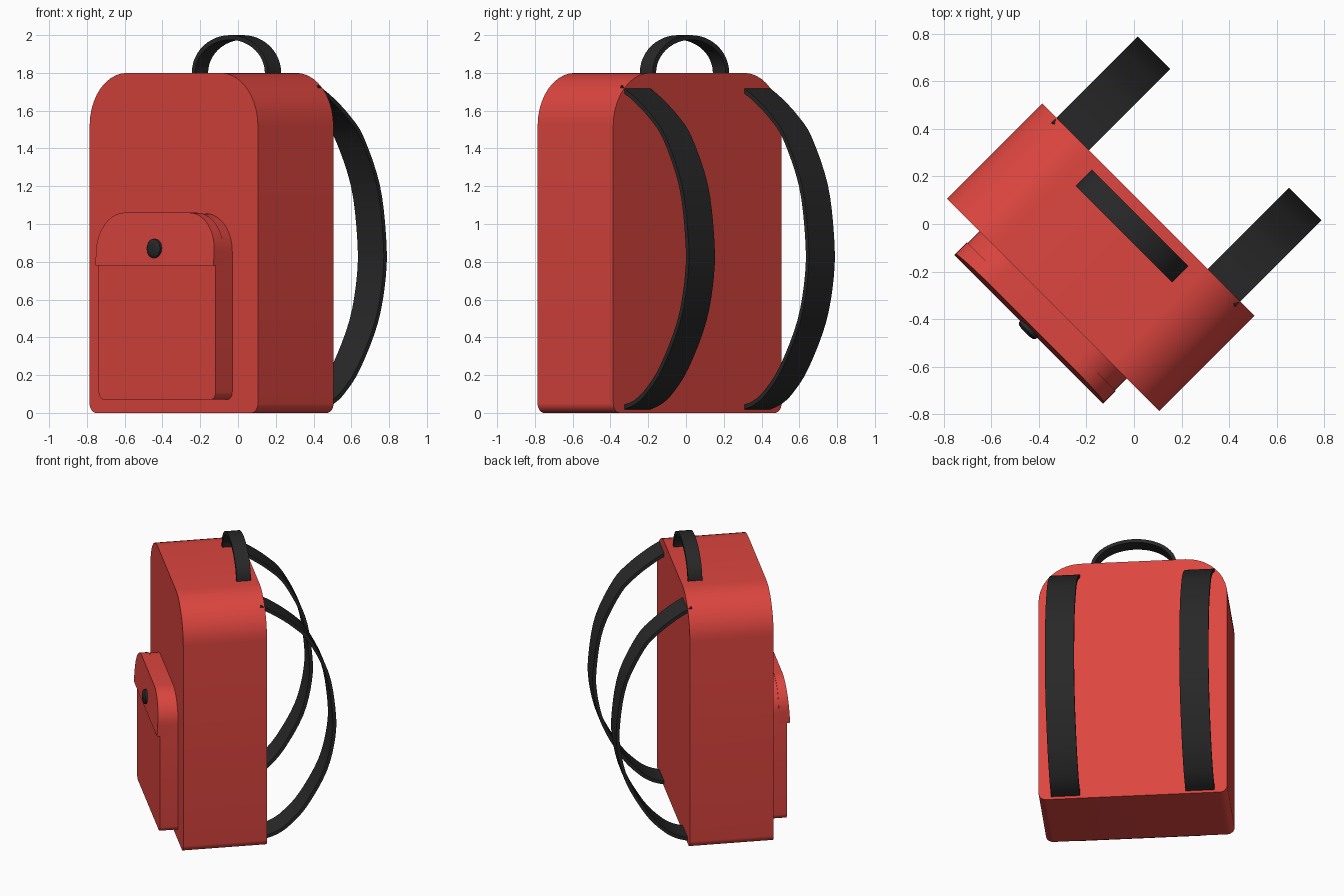
import bpy, bmesh, math
from mathutils import Vector

if "Cube" in bpy.data.objects:
    bpy.data.objects.remove(bpy.data.objects["Cube"])

TURN = -math.pi / 4          # the whole backpack is turned 45 degrees about z


def material(name, rgb):
    m = bpy.data.materials.new(name)
    m.diffuse_color = (*rgb, 1)
    m.use_nodes = True
    m.node_tree.nodes["Principled BSDF"].inputs["Base Color"].default_value = m.diffuse_color
    return m


RED = material("red_fabric", (0.72, 0.06, 0.05))
BLACK = material("black_webbing", (0.021, 0.021, 0.021))


def finish(bm, name, mat, angle=35):
    bmesh.ops.recalc_face_normals(bm, faces=bm.faces)
    me = bpy.data.meshes.new(name)
    bm.to_mesh(me)
    bm.free()
    me.materials.append(mat)
    for p in me.polygons:
        p.use_smooth = True
    me.set_sharp_from_angle(angle=math.radians(angle))
    ob = bpy.data.objects.new(name, me)
    ob.rotation_euler.z = TURN
    bpy.context.collection.objects.link(ob)
    return ob


def arch_outline(w, z0, z1, r_bot, r_top, seg=10):
    """Rounded rectangle of half width w, counter-clockwise in (x, z)."""
    pts = []
    for sx, z, r, start in ((1, z0, r_bot, -90), (1, z1, r_top, 0),
                            (-1, z1, r_top, 90), (-1, z0, r_bot, 180)):
        cx, cz = sx * (w - r), z + r if z == z0 else z - r
        n = seg if r > 0 else 0
        for i in range(n + 1):
            a = math.radians(start + 90 * i / max(n, 1))
            pts.append((cx + r * math.cos(a), cz + r * math.sin(a)))
    return pts


def prism(name, pts, front, back, mat):
    """Extrude an (x, z) outline; front is a function of z giving y."""
    bm = bmesh.new()
    f = [bm.verts.new((x, front(z), z)) for x, z in pts]
    b = [bm.verts.new((x, back, z)) for x, z in pts]
    bm.faces.new(f)
    bm.faces.new(b[::-1])
    for i in range(len(pts)):
        j = (i + 1) % len(pts)
        bm.faces.new((f[i], b[i], b[j], f[j]))
    return finish(bm, name, mat)


def band(name, path, thick, lo, hi, place, mat):
    """Flat band: outer 2D path, inward thickness, width from lo to hi."""
    bm = bmesh.new()
    rings = []
    for i, p in enumerate(path):
        t = (path[min(i + 1, len(path) - 1)] - path[max(i - 1, 0)]).normalized()
        q = p + Vector((t.y, -t.x)) * thick
        rings.append([bm.verts.new(place(*c, s)) for c, s in
                      ((p, lo), (p, hi), (q, hi), (q, lo))])
    for a, b in zip(rings, rings[1:]):
        for k in range(4):
            m = (k + 1) % 4
            bm.faces.new((a[k], a[m], b[m], b[k]))
    bm.faces.new(rings[0])
    bm.faces.new(rings[-1][::-1])
    return finish(bm, name, mat)


def spline(ctrl, seg=4):
    """Catmull-Rom curve through the control points."""
    c = [Vector(p) for p in ctrl]
    c = [2 * c[0] - c[1]] + c + [2 * c[-1] - c[-2]]
    out = []
    for p0, p1, p2, p3 in zip(c, c[1:], c[2:], c[3:]):
        for i in range(seg):
            t = i / seg
            out.append(0.5 * (2 * p1 + (p2 - p0) * t
                              + (2 * p0 - 5 * p1 + 4 * p2 - p3) * t ** 2
                              + (3 * p1 - p0 - 3 * p2 + p3) * t ** 3))
    return out + [c[-2]]


# Main bag and front pocket
prism("bag_body", arch_outline(0.63, 0, 1.80, 0.05, 0.28),
      lambda z: -0.481, 0.085, RED)
prism("front_pocket", arch_outline(0.438, 0.07, 1.056, 0.04, 0.2),
      lambda z: -0.605, -0.47, RED)

# Pocket flap, standing out a little more at its lower edge
prism("pocket_flap", arch_outline(0.442, 0.78, 1.06, 0, 0.2),
      lambda z: -0.626 + 0.018 * (z - 0.78) / 0.28, -0.55, RED)

# Domed flap button
bm = bmesh.new()
rings = []
for y, r in ((-0.60, 0.05), (-0.634, 0.05), (-0.641, 0.042), (-0.645, 0.025)):
    rings.append([bm.verts.new((r * math.cos(a), y, 0.87 + r * math.sin(a)))
                  for a in (math.tau * i / 20 for i in range(20))])
for a, b in zip(rings, rings[1:]):
    for i in range(20):
        j = (i + 1) % 20
        bm.faces.new((a[i], a[j], b[j], b[i]))
bm.faces.new(rings[0])
bm.faces.new(rings[-1])
finish(bm, "flap_button", BLACK)

# Top carry handle, a half ellipse
arc = [Vector((-0.286 * math.cos(a), 1.80 + 0.2 * math.sin(a)))
       for a in (math.pi * i / 24 for i in range(25))]
arc = [Vector((-0.286, 1.78))] + arc + [Vector((0.286, 1.78))]
band("carry_handle", arc, 0.025, -0.06, 0.037,
     lambda a, b, s: (a, s, b), BLACK)

# Two shoulder straps bowing out of the back
strap = spline([(0.06, 1.732), (0.165, 1.67), (0.29, 1.575), (0.395, 1.46),
                (0.515, 1.21), (0.562, 0.94), (0.562, 0.73), (0.503, 0.48),
                (0.37, 0.235), (0.255, 0.106), (0.165, 0.045), (0.06, 0.012)])
for side, lo, hi in (("left", -0.546, -0.352), ("right", 0.352, 0.546)):
    band("shoulder_strap_" + side, strap, 0.023, lo, hi,
         lambda a, b, s: (s, a, b), BLACK)
